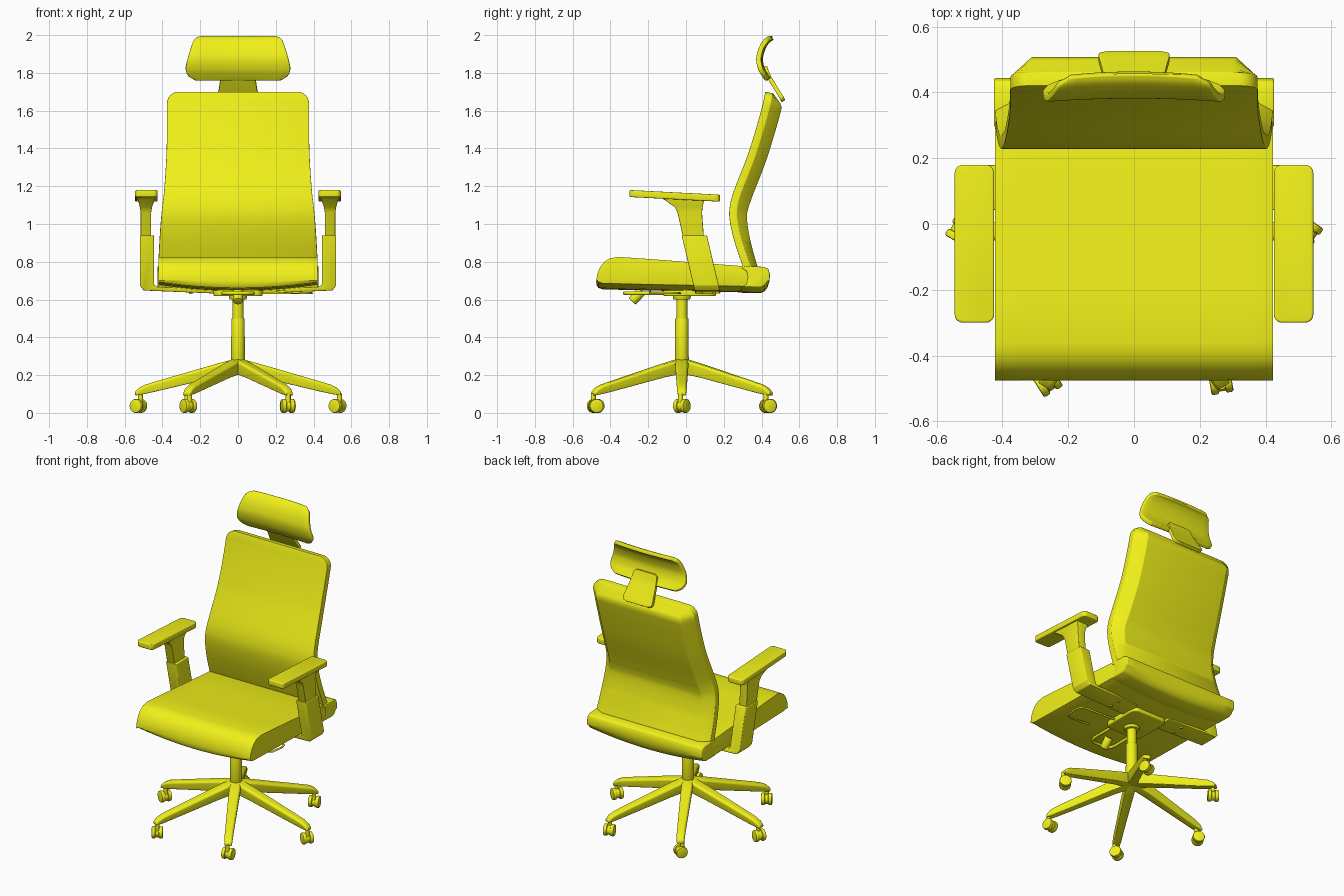
import bpy, bmesh
from math import sin, cos, pi, radians
from mathutils import Vector as V

if "Cube" in bpy.data.objects:
    bpy.data.objects.remove(bpy.data.objects["Cube"])

yellow = bpy.data.materials.new("yellow")
yellow.diffuse_color = (0.88, 0.88, 0.01, 1)
yellow.use_nodes = True
yellow.node_tree.nodes["Principled BSDF"].inputs["Base Color"].default_value = yellow.diffuse_color


def loft(name, rings, bevel=0.0, mirror=False, segs=3):
    """Skin closed rings of equal length, cap the ends, round the hard edges."""
    bm = bmesh.new()
    vs = [[bm.verts.new(p) for p in r] for r in rings]
    n = len(vs[0])
    for a, b in zip(vs, vs[1:]):
        for i in range(n):
            j = (i + 1) % n
            bm.faces.new((a[i], a[j], b[j], b[i]))
    bm.faces.new(vs[0])
    bm.faces.new(vs[-1])
    bmesh.ops.recalc_face_normals(bm, faces=bm.faces)
    if bevel:
        hard = [e for e in bm.edges if e.calc_face_angle(0) > 0.6]
        bmesh.ops.bevel(bm, geom=hard, offset=bevel, segments=segs, profile=0.5,
                        affect='EDGES', clamp_overlap=True)
    me = bpy.data.meshes.new(name)
    bm.to_mesh(me)
    bm.free()
    ob = bpy.data.objects.new(name, me)
    bpy.context.collection.objects.link(ob)
    me.materials.append(yellow)
    bpy.ops.object.select_all(action='DESELECT')
    ob.select_set(True)
    bpy.context.view_layer.objects.active = ob
    bpy.ops.object.shade_smooth_by_angle(angle=radians(35))
    if mirror:
        ob.modifiers.new("mirror", 'MIRROR')
    return ob


def smooth(pts, k=4):
    """Catmull-Rom through the points."""
    p = [V(q) for q in pts]
    p = [2 * p[0] - p[1]] + p + [2 * p[-1] - p[-2]]
    out = []
    for a, b, c, d in zip(p, p[1:], p[2:], p[3:]):
        for i in range(k):
            t = i / k
            out.append(0.5 * (2 * b + (c - a) * t + (2 * a - 5 * b + 4 * c - d) * t * t
                              + (3 * b - a - 3 * c + d) * t ** 3))
    return out + [p[-2]]


def normals(st):
    """Backward normals of a (halfwidth, y, z) spine."""
    res = []
    for i in range(len(st)):
        t = st[min(i + 1, len(st) - 1)] - st[max(i - 1, 0)]
        n = V((0, t.z, -t.y)).normalized()
        res.append(n if n.y > 0 else -n)
    return res


def cyl(name, stations, n=24, bevel=0.0, mirror=False):
    """Round bar through (point, radius) stations along one straight axis."""
    q = (V(stations[-1][0]) - V(stations[0][0])).to_track_quat('Z', 'Y')
    return loft(name, [[V(p) + q @ V((r * cos(2 * pi * i / n), r * sin(2 * pi * i / n), 0))
                        for i in range(n)] for p, r in stations], bevel, mirror, 2)


def rrect(x0, x1, y0, y1, r, n=5):
    out = []
    for k, (x, y) in enumerate([(x1 - r, y1 - r), (x0 + r, y1 - r), (x0 + r, y0 + r), (x1 - r, y0 + r)]):
        out += [(x + r * cos((k + i / n) * pi / 2), y + r * sin((k + i / n) * pi / 2)) for i in range(n + 1)]
    return out


def rod(name, pts, r):
    cu = bpy.data.curves.new(name, 'CURVE')
    cu.dimensions, cu.bevel_depth, cu.bevel_resolution = '3D', r, 3
    cu.use_fill_caps = True
    sp = cu.splines.new('POLY')
    sp.points.add(len(pts) - 1)
    for a, b in zip(sp.points, pts):
        a.co = (*b, 1)
    ob = bpy.data.objects.new(name, cu)
    cu.materials.append(yellow)
    bpy.context.collection.objects.link(ob)


# seat and rear bar: side profiles swept across x, underside bowed downwards
def cushion(name, prof, w, bevel):
    rings = []
    for k in range(13):
        u = -1 + k / 6
        rings.append([(w * u, y, z + (0.032 * u * u if z < 0.68 else 0)) for y, z in prof])
    loft(name, rings, bevel)


cushion("seat", [(-.475, .70), (-.47, .735), (-.455, .77), (-.435, .797), (-.405, .817), (-.36, .826),
                 (-.2, .815), (.1, .792), (.33, .775), (.36, .74), (.36, .637), (-.2, .648),
                 (-.44, .654), (-.465, .662), (-.474, .678)], .422, .014)
cushion("seat_rear_bar", [(.29, .768), (.33, .777), (.41, .773), (.435, .763), (.444, .735), (.443, .70),
                          (.432, .665), (.415, .643), (.395, .634), (.29, .636), (.32, .68),
                          (.328, .72), (.32, .75)], .426, .010)

# backrest: curved slab with chamfered rear edges and rounded top corners
st = smooth([(.422, .315, .74), (.42, .285, .82), (.414, .25, .93), (.407, .23, 1.03), (.40, .233, 1.10),
             (.391, .255, 1.18), (.379, .325, 1.36), (.376, .378, 1.53), (.376, .408, 1.64)])
st += [V((.376 - .06 * (1 - cos(a)), .408 + .012 * sin(a), 1.64 + .06 * sin(a)))
       for a in [radians(15 * i) for i in range(1, 7)]]
rings = []
for s, n in zip(st, normals(st)):
    d = min(.072 + .03 * max(0, min(1, (s.z - .75) / .4)), .042 + max(0, 1.70 - s.z) * 1.1)
    rings.append([V((x, s.y, s.z)) + n * e for x, e in
                  [(-s.x, 0), (s.x, 0), (s.x, .04), (s.x - .065, d), (.065 - s.x, d), (-s.x, .04)]])
loft("backrest", rings, .006)


# headrest and its bracket: curved plates, hollowed slightly across x
def plate(name, pts, thick, hollow, bevel):
    st = smooth(pts)
    us = [-1 + i / 5 for i in range(11)]
    rings = []
    for s, n in zip(st, normals(st)):
        row = [V((s.x * u, s.y + hollow * (1 - u * u), s.z)) for u in us]
        rings.append(row + [p + n * thick for p in reversed(row)])
    loft(name, rings, bevel)


plate("headrest", [(.195, .445, 1.998), (.228, .42, 1.985), (.245, .393, 1.95), (.26, .375, 1.90),
                   (.270, .372, 1.86), (.277, .383, 1.815), (.262, .403, 1.78), (.225, .42, 1.757)],
      .026, .010, .008)
plate("headrest_bracket", [(.065, .408, 1.83), (.085, .413, 1.815), (.092, .432, 1.77), (.10, .465, 1.715),
                           (.108, .495, 1.667), (.10, .503, 1.652), (.08, .507, 1.645)], .022, 0, .005)

# armrests, mirrored
tilt = lambda y: 1.18 - .052 * (y + .3)
pad = rrect(.425, .545, -.30, .18, .025)
loft("armrest_pad", [[(x, y, tilt(y) - t) for x, y in pad] for t in (.037, 0)], .006, True)
post = [(.46, .515, .0, .10, .86), (.46, .515, -.045, .085, 1.06), (.455, .52, -.06, .088, 1.09),
        (.435, .535, -.14, .10, 1.145)]
loft("armrest_post", [[(a, c, z), (b, c, z), (b, d, z), (a, d, z)] for a, b, c, d, z in post], .004, True)
sleeve = [(.52, .94), (.52, .675), (.50, .648), (.12, .632), (.12, .652), (.43, .668), (.445, .68), (.445, .94)]
loft("armrest_sleeve", [[(x, .112 - .235 * (z - .65) + h, z) for x, z in sleeve] for h in (-.067, .067)],
     .005, True)
for y in (.08, .15):
    cyl("armrest_bolt", [((.25, y, .63), .009), ((.25, y, .65), .009)], 12, 0, True)

# tilt mechanism, levers and knob under the seat
plan = rrect(-.13, .13, -.12, .16, .04)
loft("mechanism_plate", [[(x, y, z) for x, y in plan] for z in (.618, .655)], .008)
rod("front_loop_handle", [(-.08, -.1, .634), (-.08, -.28, .634), (-.07, -.31, .634), (-.045, -.325, .634),
                          (.045, -.325, .634), (.07, -.31, .634), (.08, -.28, .634), (.08, -.1, .634)], .010)
rod("side_lever", [(.1, -.03, .634), (.35, -.04, .634), (.38, -.055, .634), (.39, -.09, .634),
                   (.38, -.17, .634), (.35, -.19, .634), (.2, -.19, .645)], .006)
cyl("tension_knob", [((0, -.235, .645), .026), ((0, -.285, .59), .026)], 20, .005)

# gas lift
CY = -.022
cyl("gas_lift_sleeve", [((0, CY, .24), .037), ((0, CY, .50), .035)], 32, .004)
cyl("gas_lift_piston", [((0, CY, .48), .029), ((0, CY, .64), .029)], 32)
cyl("gas_lift_collar", [((0, CY, .60), .045), ((0, CY, .63), .05)], 32, .004)

# six-legged base with twin-wheel casters: (radius, top half width, bottom half width, top z, bottom z)
LEG = [(0, .036, .03, .29, .21), (.12, .035, .028, .258, .188), (.44, .028, .022, .165, .112),
       (.495, .027, .022, .148, .10), (.525, .026, .021, .132, .095), (.545, .023, .02, .112, .092)]
for k, swivel in enumerate([55, 20, -35, 60, 32, 10]):
    a = k * pi / 3
    out, side = V((cos(a), sin(a), 0)), V((-sin(a), cos(a), 0))
    c = V((0, CY, 0))
    up = V((0, 0, 1))
    loft("base_leg", [[c + out * r + side * w + up * z for w, z in
                       [(-b, zb), (b, zb), (t, zt - .012), (t - .01, zt), (.01 - t, zt), (-t, zt - .012)]]
                      for r, t, b, zt, zb in LEG], .004)
    hub = c + out * .527 + up * .037
    ax = V((cos(radians(swivel)), sin(radians(swivel)), 0))
    trail = V((-ax.y, ax.x, 0)) * .012
    cyl("caster_stem", [(hub - trail + up * .01, .013), (hub - trail + up * .065, .013)], 16)
    cyl("caster_body", [(hub - ax * .014, .030), (hub + ax * .014, .030)], 24)
    for s in (-1, 1):
        cyl("caster_wheel", [(hub + ax * s * .010, .037), (hub + ax * s * .034, .037)], 28, .006)
